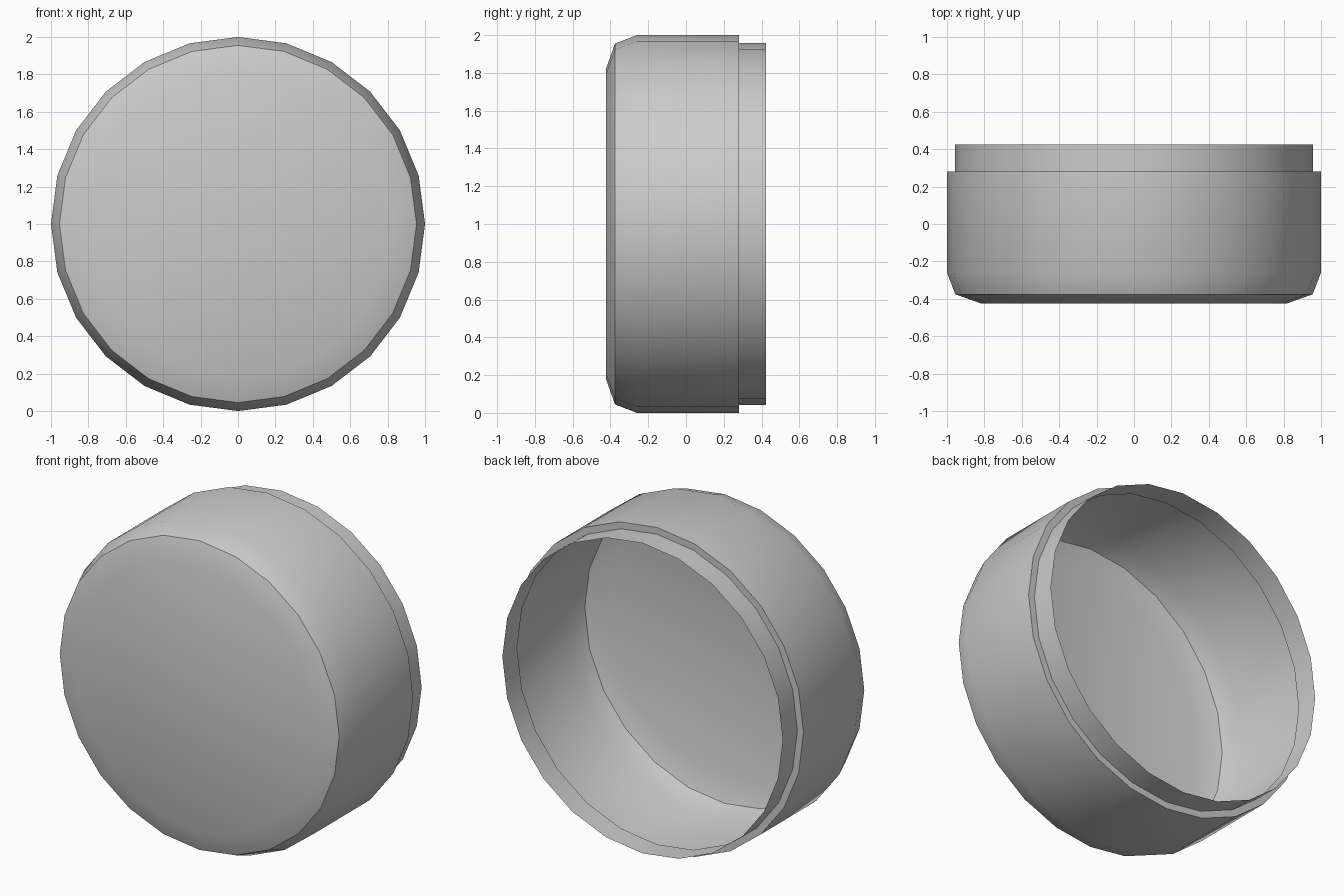
import bpy, bmesh, math

if "Cube" in bpy.data.objects:
    bpy.data.objects.remove(bpy.data.objects["Cube"])

SIDES = 24
# (radius, y) from the front disc to the open back rim
PROFILE = [(0.82, -0.424), (0.955, -0.376), (1.0, -0.26),
           (1.0, 0.281), (0.958, 0.281), (0.958, 0.424)]

bm = bmesh.new()
rings = []
for r, y in PROFILE:
    rings.append([bm.verts.new((r * math.cos(2 * math.pi * i / SIDES), y,
                                1 + r * math.sin(2 * math.pi * i / SIDES)))
                  for i in range(SIDES)])

# Front disc
bm.faces.new(rings[0])

# Side walls: shallow dome, chamfer, barrel, step and neck (thin, open at the back)
for a, b in zip(rings, rings[1:]):
    for i in range(SIDES):
        j = (i + 1) % SIDES
        bm.faces.new((a[i], b[i], b[j], a[j]))

bmesh.ops.recalc_face_normals(bm, faces=bm.faces)
bm.faces.ensure_lookup_table()
if bm.faces[0].normal.y > 0:
    bmesh.ops.reverse_faces(bm, faces=bm.faces)

mesh = bpy.data.meshes.new("round_cap")
bm.to_mesh(mesh)
bm.free()
cap = bpy.data.objects.new("round_cap", mesh)
bpy.context.collection.objects.link(cap)

# Smooth barrel with sharp step and front rim
bpy.context.view_layer.objects.active = cap
cap.select_set(True)
bpy.ops.object.shade_smooth_by_angle(angle=math.radians(30))
